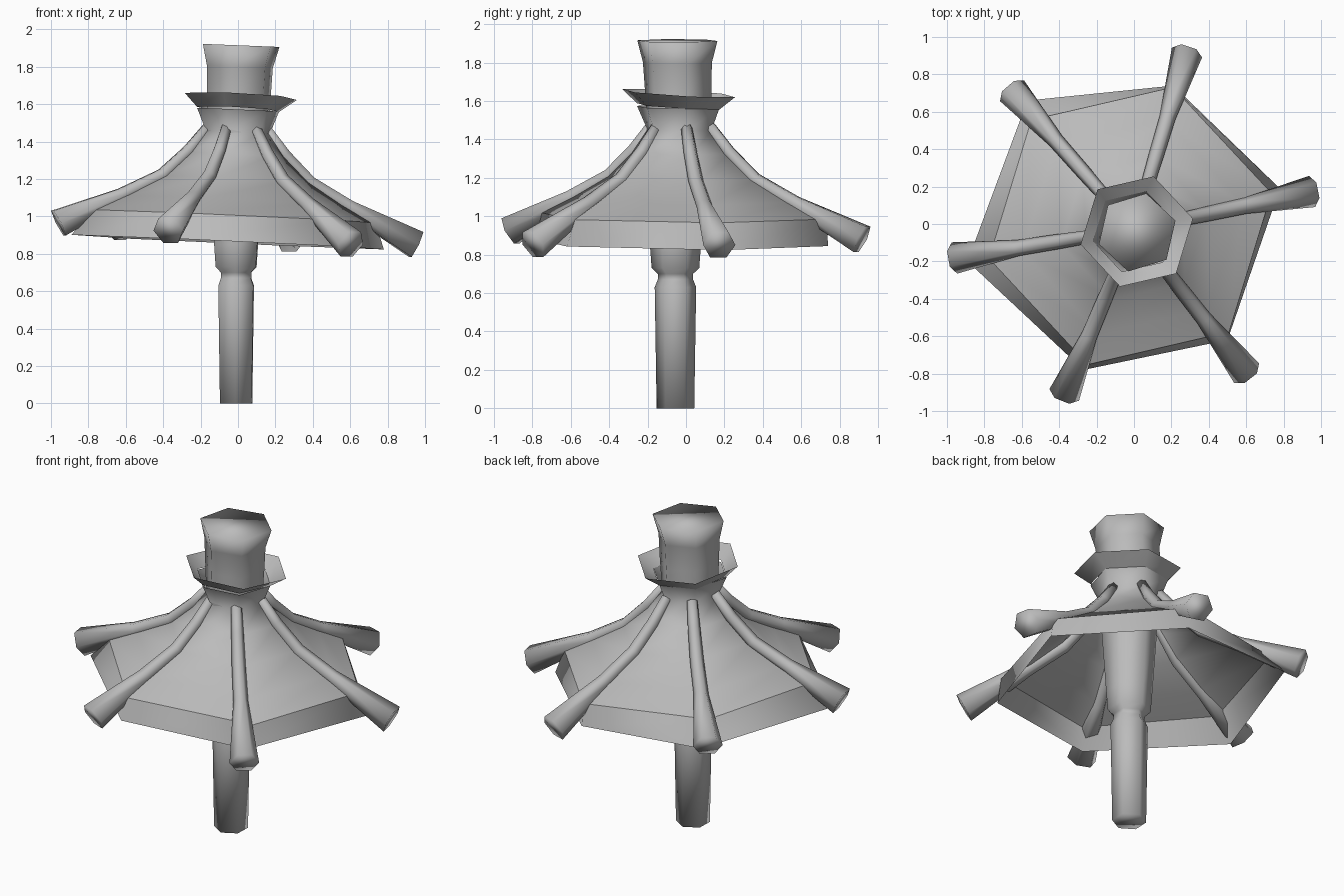
import bpy, bmesh, math
from mathutils import Vector

cube = bpy.data.objects.get("Cube")
if cube:
    bpy.data.objects.remove(cube, do_unlink=True)

SIDES = 6
grey = bpy.data.materials.new("plain_grey")
grey.use_nodes = True
grey.diffuse_color = (0.5, 0.5, 0.5, 1)
grey.node_tree.nodes["Principled BSDF"].inputs["Base Color"].default_value = (0.5, 0.5, 0.5, 1)


def skin(name, rings, cap_start=False, cap_end=False):
    """Join rings of points into a smooth tube, with optional ends."""
    bm = bmesh.new()
    loops = [[bm.verts.new(p) for p in ring] for ring in rings]
    for a, b in zip(loops, loops[1:]):
        for i in range(SIDES):
            j = (i + 1) % SIDES
            bm.faces.new((a[i], a[j], b[j], b[i]))
    if cap_start:
        bm.faces.new(loops[0][::-1])
    if cap_end:
        bm.faces.new(loops[-1])
    for face in bm.faces:
        face.smooth = True
    mesh = bpy.data.meshes.new(name)
    bm.to_mesh(mesh)
    bm.free()
    mesh.materials.append(grey)
    bpy.context.collection.objects.link(bpy.data.objects.new(name, mesh))


def tilted(points, z, tilt):
    return [(x, y, z + tilt[0] * x + tilt[1] * y) for x, y in points]


def ring(r, z, cx, cy, turn, tilt):
    angles = [math.radians(turn) + math.tau * i / SIDES for i in range(SIDES)]
    return tilted([(cx + r * math.cos(a), cy + r * math.sin(a)) for a in angles], z, tilt)


def lathe(name, profile, turn, tilt=(0, 0), **options):
    """Six-sided lathe; each profile step is radius, height, centre x, centre y."""
    skin(name, [ring(*step, turn, tilt) for step in profile], **options)


# Post: lower shaft, grooved neck and the core widening up under the roof
lathe("post", [(r, z, -0.01, -0.055) for r, z in (
    (0.098, 0), (0.108, 0.63), (0.092, 0.67), (0.092, 0.7),
    (0.124, 0.73), (0.133, 0.85), (0.17, 1.4))], 28, cap_start=True)

# Roof skin, concave from the rim to the neck
SLOPE = (-0.045, -0.008)
EAVE = (0.775, 1.0, -0.02, -0.01)
lathe("roof", [
    EAVE, (0.6, 1.085, -0.01, -0.015),
    (0.4, 1.2, 0, -0.02), (0.26, 1.33, 0, -0.03),
    (0.175, 1.45, 0, -0.035), (0.225, 1.57, 0, -0.04)], 13, SLOPE)

# Rim band hanging from the roof edge, slightly uneven at its lower corners
rim_corners = [(0.78, 0.19), (0.21, 0.74), (-0.57, 0.66),
               (-0.89, -0.2), (-0.27, -0.78), (0.5, -0.62)]
skin("roof_rim", [tilted(rim_corners, 0.86, SLOPE), ring(*EAVE, 13, SLOPE)])

# Flared collar around the neck
lathe("collar", [(0.225, 1.57, 0, -0.04), (0.308, 1.64, 0.015, -0.04)], 13, (-0.05, -0.06))

# Upper column with a flared, flat-topped head
lathe("column", [
    (0.165, 1.4, 0, -0.04), (0.178, 1.65, 0.005, -0.04),
    (0.184, 1.8, 0.01, -0.045), (0.214, 1.915, 0.017, -0.045)],
    17, (-0.04, 0), cap_end=True)


# Ribs: bent rods along the roof corners, swelling into blunt clubs
def rib(name, degrees, reach, drop):
    angle = math.radians(degrees)
    out = Vector((math.cos(angle), math.sin(angle), 0))
    side = Vector((-out.y, out.x, 0))
    steps = [(0.16, 1.47, 0.03), (0.26, 1.34, 0.036), (0.4, 1.2, 0.04),
             (0.62, 1.08, 0.043), (reach, 0.912 - drop, 0.085)]
    rings = []
    for k, (d, z, r) in enumerate(steps):
        before, after = steps[max(k - 1, 0)], steps[min(k + 1, len(steps) - 1)]
        along = (out * (after[0] - before[0]) + Vector((0, 0, after[1] - before[1]))).normalized()
        normal = along.cross(side)
        centre = out * d + Vector((-0.02 * d, -0.03 + 0.015 * d, z))
        centre.z += -0.053 * centre.x - 0.008 * centre.y
        rings.append([centre + side * (r * math.cos(t)) + normal * (r * math.sin(t))
                      for t in (math.tau * i / SIDES for i in range(SIDES))])
    skin(name, rings, cap_start=True, cap_end=True)


rib("rib_right_side", 190, 0.955, 0)
rib("rib_front_right", 248.5, 0.965, 0.015)
rib("rib_front_left", 308.5, 1.0, 0.035)
rib("rib_left_side", 11, 0.99, 0.01)
rib("rib_back_left", 72, 0.98, 0.01)
rib("rib_back_right", 131, 0.965, 0)
